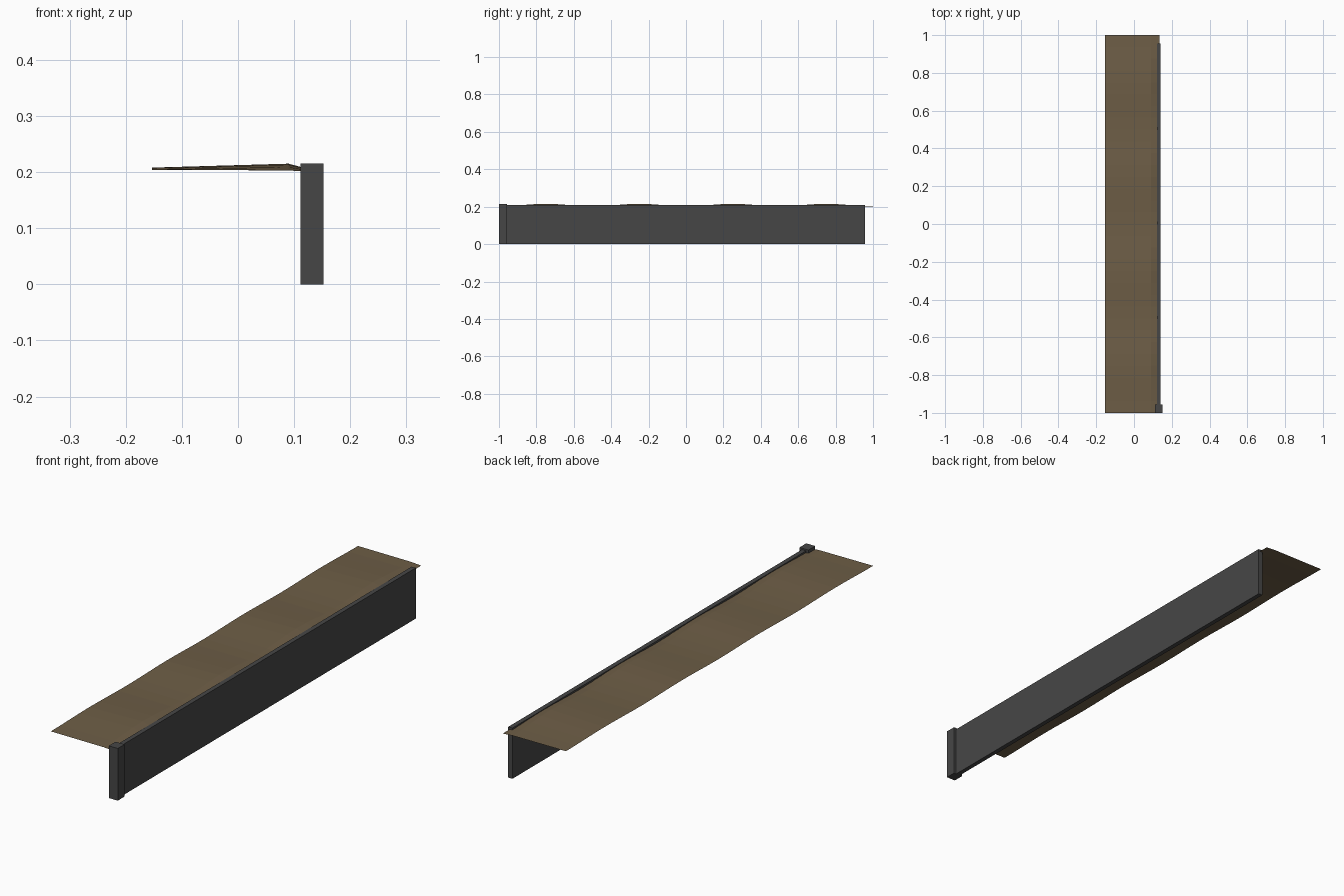
import bpy, math

if "Cube" in bpy.data.objects:
    bpy.data.objects.remove(bpy.data.objects["Cube"])


def material(name, color):
    m = bpy.data.materials.new(name)
    m.diffuse_color = (*color, 1)
    m.use_nodes = True
    m.node_tree.nodes["Principled BSDF"].inputs["Base Color"].default_value = m.diffuse_color
    return m


def add_mesh(name, verts, faces, mat):
    me = bpy.data.meshes.new(name)
    me.from_pydata(verts, [], faces)
    me.materials.append(mat)
    ob = bpy.data.objects.new(name, me)
    bpy.context.collection.objects.link(ob)
    return ob


def box(name, lo, hi, mat):
    verts = [(x, y, z) for x in (lo[0], hi[0]) for y in (lo[1], hi[1]) for z in (lo[2], hi[2])]
    faces = [(0, 1, 3, 2), (4, 6, 7, 5), (0, 4, 5, 1), (2, 3, 7, 6), (0, 2, 6, 4), (1, 5, 7, 3)]
    return add_mesh(name, verts, faces, mat)


earth = material("earth brown", (0.155, 0.112, 0.062))
stone = material("dark grey", (0.062, 0.062, 0.062))

# Walkway: thin sheet, four gentle swells along its length, dropping at the wall
profile = [(-0.153, 0.204, 0.004), (0.09, 0.203, 0.012), (0.135, 0.2, 0.003)]
rows = 32
verts, faces = [], []
n = len(profile)
for i in range(rows + 1):
    t = i / rows
    swell = math.sin(math.pi * 4 * t) ** 2
    verts += [(x, -1 + 2 * t, z + a * swell) for x, z, a in profile]
for i in range(rows):
    for j in range(n - 1):
        k = i * n + j
        faces.append((k, k + 1, k + n + 1, k + n))
add_mesh("walkway", verts, faces, earth)

# Retaining wall and its end post
box("retaining_wall", (0.122, -0.956, 0), (0.141, 0.956, 0.209), stone)
box("end_post", (0.111, -1, 0), (0.152, -0.956, 0.215), stone)
